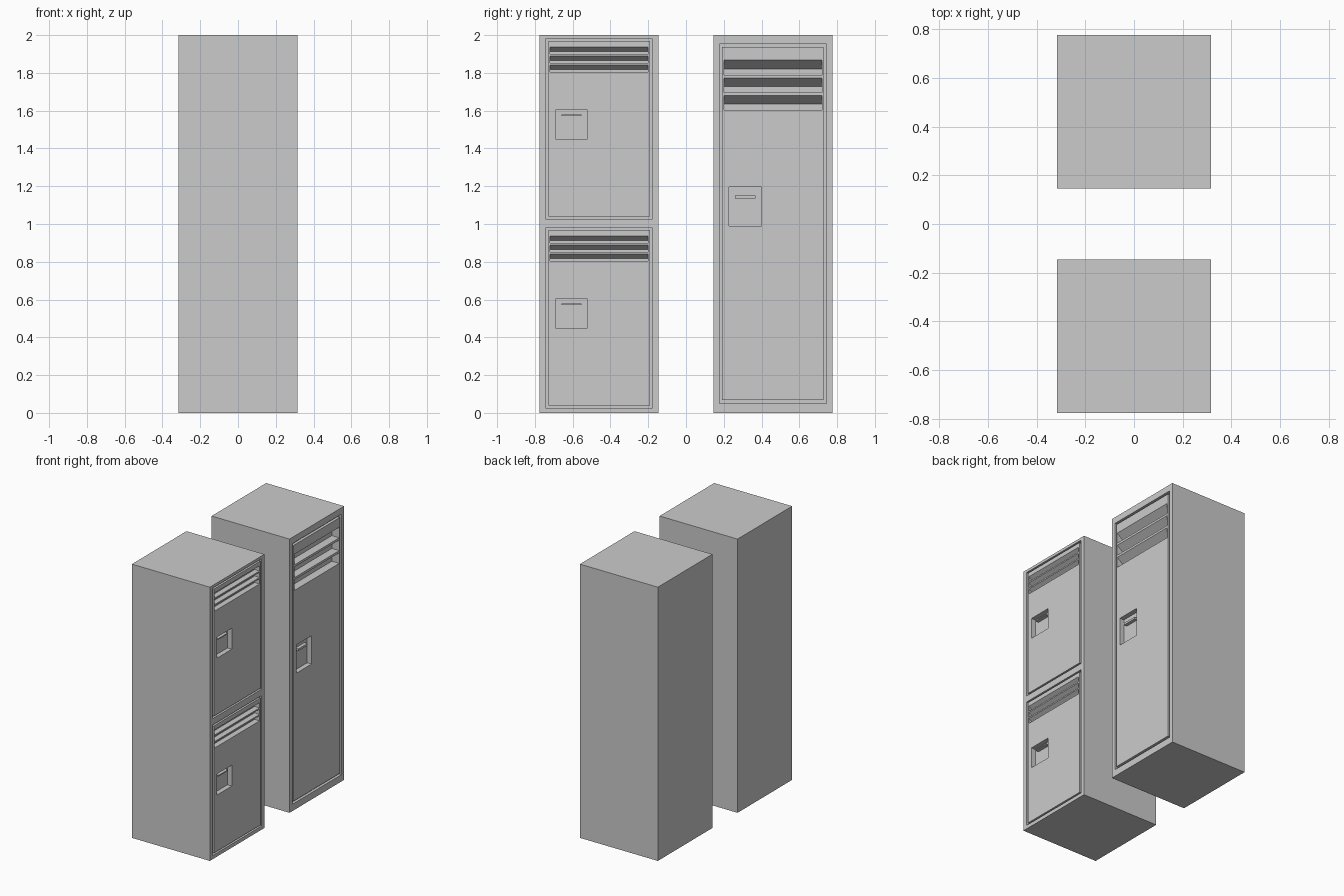
import bpy, bmesh

if "Cube" in bpy.data.objects:
    bpy.data.objects.remove(bpy.data.objects["Cube"])

FRONT = 0.315   # x of the door side
OUT = FRONT + 0.03


def add_prism(bm, profile, y0, y1):
    """Closed prism: an x/z profile extended along y."""
    a = [bm.verts.new((x, y0, z)) for x, z in profile]
    b = [bm.verts.new((x, y1, z)) for x, z in profile]
    bm.faces.new(a)
    bm.faces.new(b[::-1])
    n = len(a)
    for i in range(n):
        j = (i + 1) % n
        bm.faces.new((a[i], b[i], b[j], a[j]))


def add_box(bm, x0, x1, y0, y1, z0, z1):
    add_prism(bm, [(x0, z0), (x1, z0), (x1, z1), (x0, z1)], y0, y1)


def add_ring(bm, y0, y1, z0, z1, wy, wz, depth):
    """Rectangular frame that cuts the seam around a door."""
    rows = []
    for y, z, sy, sz in ((y0, z0, 1, 1), (y1, z0, -1, 1), (y1, z1, -1, -1), (y0, z1, 1, -1)):
        yi, zi = y + sy * wy, z + sz * wz
        rows.append([bm.verts.new(c) for c in (
            (OUT, y, z), (OUT, yi, zi), (FRONT - depth, yi, zi), (FRONT - depth, y, z))])
    for i in range(4):
        p, q = rows[i], rows[(i + 1) % 4]
        for k in range(4):
            m = (k + 1) % 4
            bm.faces.new((p[k], q[k], q[m], p[m]))


def make_object(name, bm):
    bmesh.ops.recalc_face_normals(bm, faces=bm.faces)
    me = bpy.data.meshes.new(name)
    bm.to_mesh(me)
    bm.free()
    ob = bpy.data.objects.new(name, me)
    bpy.context.collection.objects.link(ob)
    return ob


def locker(name, y0, doors):
    y1 = y0 + 0.63
    # cabinet body
    bm = bmesh.new()
    add_box(bm, -FRONT, FRONT, y0, y1, 0, 2)
    body = make_object(name + "_cabinet", bm)

    cut = bmesh.new()
    for i, d in enumerate(doors):
        # door seam
        add_ring(cut, y0 + 0.032, y1 - 0.032, *d["seam"], 0.014, d["gap"], 0.02)
        # vent louvres with sloping roof and level ledge
        depth = d["vent_depth"]
        for k in range(3):
            zt = d["vent_top"] - k * d["pitch"]
            zm, zb = zt - d["slope"], zt - d["opening"]
            add_prism(cut, [(OUT, zt), (FRONT, zt), (FRONT - depth, zm),
                            (FRONT - depth, zb), (OUT, zb)], y0 + 0.056, y1 - 0.056)
        # handle pocket
        p0, p1 = d["pocket"]
        add_box(cut, FRONT - 0.035, OUT, y0 + 0.083, y0 + 0.254, p0, p1)
        # latch bar inside the pocket
        bar = bmesh.new()
        h0, h1 = d["bar"]
        add_box(bar, FRONT - 0.04, FRONT - 0.01, y0 + 0.115, y0 + 0.222, h0, h1)
        make_object(f"{name}_latch_{i + 1}", bar)
    cutter = make_object(name + "_cutter", cut)
    cutter.hide_render = True

    # carve the door details and drop the cutter
    mod = body.modifiers.new("carve", 'BOOLEAN')
    mod.operation = 'DIFFERENCE'
    mod.solver = 'EXACT'
    mod.object = cutter
    dg = bpy.context.evaluated_depsgraph_get()
    carved = bpy.data.meshes.new_from_object(body.evaluated_get(dg))
    body.modifiers.clear()
    body.data = carved
    bpy.data.objects.remove(cutter)


# two-door locker
locker("double_locker", -0.775, [
    dict(seam=(z + 0.027, z + 0.98), gap=0.012, vent_top=z + 0.937, pitch=0.0475,
         slope=0.024, opening=0.038, vent_depth=0.04,
         pocket=(z + 0.45, z + 0.603), bar=(z + 0.571, z + 0.579))
    for z in (0, 1)])

# single-door locker
locker("single_locker", 0.145, [
    dict(seam=(0.05, 1.953), gap=0.017, vent_top=1.867, pitch=0.0935,
         slope=0.046, opening=0.077, vent_depth=0.06,
         pocket=(0.99, 1.197), bar=(1.135, 1.15))])
